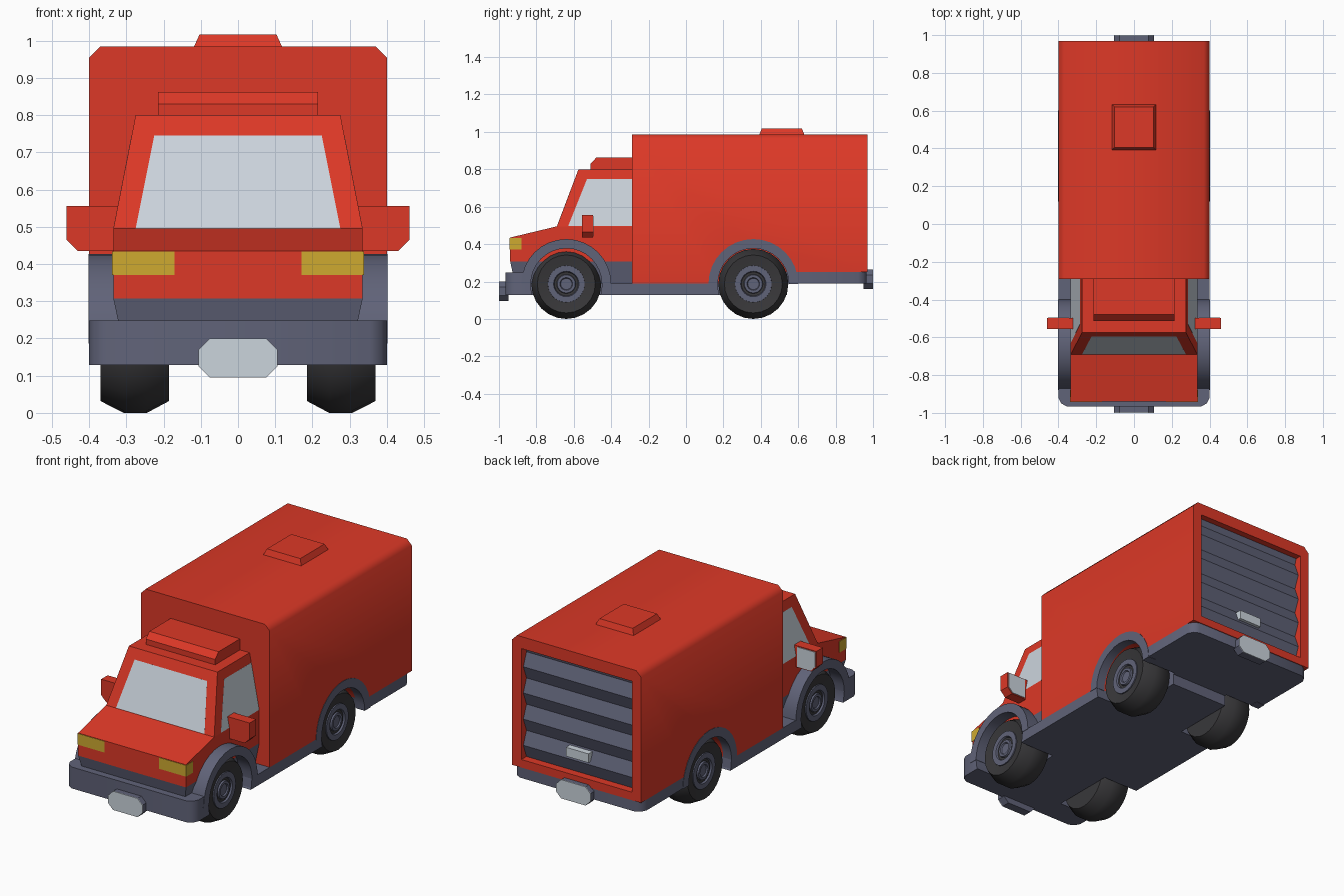
import bpy, bmesh, math
from mathutils import Vector, Matrix

if "Cube" in bpy.data.objects:
    bpy.data.objects.remove(bpy.data.objects["Cube"])


def material(name, rgb):
    m = bpy.data.materials.new(name)
    m.diffuse_color = (*rgb, 1)
    m.use_nodes = True
    m.node_tree.nodes["Principled BSDF"].inputs["Base Color"].default_value = m.diffuse_color
    return m


RED = material("red_paint", (0.72, 0.04, 0.02))
GREY = material("blue_grey_trim", (0.118, 0.125, 0.19))
LIGHT = material("pale_glass", (0.60, 0.66, 0.72))
YELLOW = material("yellow_lamp", (0.62, 0.40, 0.03))
TYRE = material("black_rubber", (0.04, 0.039, 0.042))


def finish(name, bm, mat):
    bmesh.ops.recalc_face_normals(bm, faces=bm.faces)
    me = bpy.data.meshes.new(name)
    bm.to_mesh(me)
    bm.free()
    me.materials.append(mat)
    ob = bpy.data.objects.new(name, me)
    bpy.context.collection.objects.link(ob)
    return ob


def prism(name, pts, axis, a, b, mat, end_scale=None):
    """Extrude a 2D profile along an axis from a to b, optionally scaling the far end."""
    bm = bmesh.new()
    cu = sum(p[0] for p in pts) / len(pts)
    cv = sum(p[1] for p in pts) / len(pts)
    rows = []
    for d, k in ((a, (1, 1)), (b, end_scale or (1, 1))):
        row = []
        for u, v in pts:
            u, v = cu + (u - cu) * k[0], cv + (v - cv) * k[1]
            co = {'x': (d, u, v), 'y': (u, d, v), 'z': (u, v, d)}[axis]
            row.append(bm.verts.new(co))
        rows.append(row)
    bm.faces.new(rows[0])
    bm.faces.new(rows[1][::-1])
    n = len(pts)
    for i in range(n):
        j = (i + 1) % n
        bm.faces.new((rows[0][i], rows[0][j], rows[1][j], rows[1][i]))
    return finish(name, bm, mat)


def rect(u0, u1, v0, v1):
    return [(u0, v0), (u1, v0), (u1, v1), (u0, v1)]


def chamfered(u0, u1, v0, v1, c):
    return [(u0 + c, v0), (u1 - c, v0), (u1, v0 + c), (u1, v1 - c),
            (u1 - c, v1), (u0 + c, v1), (u0, v1 - c), (u0, v0 + c)]


def plate(name, pts, mat, t=0.004):
    """Thin panel lying on a sloped surface."""
    bm = bmesh.new()
    f = bm.faces.new([bm.verts.new(p) for p in pts])
    f.normal_update()
    r = bmesh.ops.extrude_face_region(bm, geom=[f])
    n = f.normal.copy()
    for v in r["geom"]:
        if isinstance(v, bmesh.types.BMVert):
            v.co += n * t
    return finish(name, bm, mat)


def lathe(name, prof, s, y, z, mat, n=24):
    """Spin an (x, radius) profile around the axle."""
    bm = bmesh.new()
    vs = [bm.verts.new((x, 0, r)) for x, r in prof]
    es = [bm.edges.new(e) for e in zip(vs, vs[1:])]
    bmesh.ops.spin(bm, geom=vs + es, cent=(0, 0, 0), axis=(1, 0, 0),
                   angle=2 * math.pi, steps=n)
    bmesh.ops.remove_doubles(bm, verts=bm.verts, dist=1e-4)
    for v in bm.verts:
        v.co = (v.co.x * s, v.co.y + y, v.co.z + z)
    return smooth(finish(name, bm, mat), 30)


def activate(ob):
    bpy.ops.object.select_all(action='DESELECT')
    bpy.context.view_layer.objects.active = ob
    ob.select_set(True)


def smooth(ob, deg):
    activate(ob)
    bpy.ops.object.shade_smooth_by_angle(angle=math.radians(deg))
    return ob


def cut(ob, cutters):
    for c in cutters:
        c.hide_render = True
        activate(ob)
        m = ob.modifiers.new("cut", 'BOOLEAN')
        m.operation, m.solver, m.object = 'DIFFERENCE', 'EXACT', c
        bpy.ops.object.modifier_apply(modifier=m.name)
        bpy.data.objects.remove(c)
    return ob


WZ = 0.187
AXLES = {"front": -0.64, "rear": 0.36}
SIDES = {"right": 1, "left": -1}


def arc(y, r, a0=0, a1=180, n=16):
    return [(y + r * math.cos(math.radians(a0 + (a1 - a0) * i / n)),
             WZ + r * math.sin(math.radians(a0 + (a1 - a0) * i / n))) for i in range(n + 1)]


def wells(mat, axles):
    return [prism("well_cutter", arc(AXLES[a], 0.192, 0, 345, 23), 'x', 0.18 * s, 0.5 * s, mat)
            for a in axles for s in (1, -1)]


# Cargo box with wheel arches, rear step and door recess
box_outline = [(-0.40, 0.19), (0.40, 0.19), (0.40, 0.955), (0.37, 0.985),
               (-0.37, 0.985), (-0.40, 0.955)]
box = prism("cargo_box", box_outline, 'y', -0.29, 0.97, RED)
cut(box, wells(RED, ["rear"]) + [
    prism("step_cutter", rect(0.45, 1.1, 0.1, 0.25), 'x', -0.5, 0.5, RED),
    prism("door_cutter", rect(-0.343, 0.343, 0.295, 0.918), 'y', 0.915, 1.1, RED)])
smooth(box, 50)

# Roller door: folded slats and a handle
slats = [(0.90, 0.29)]
for i in range(5):
    z = 0.295 + 0.147 * i
    slats += [(0.925, z)] + ([(0.953, z + 0.0735)] if i < 4 else [])
slats += [(0.935, 0.92), (0.90, 0.92)]
prism("roller_door", slats, 'x', -0.343, 0.343, GREY)
prism("door_handle", rect(-0.07, 0.07, 0.385, 0.435), 'y', 0.93, 0.965, LIGHT)

# Roof hatch and wind deflector
prism("roof_hatch", rect(-0.12, 0.12, 0.39, 0.635), 'z', 0.98, 1.017, RED, (0.86, 0.88))
prism("wind_deflector", [(-0.51, 0.79), (-0.51, 0.83), (-0.48, 0.862), (-0.28, 0.862),
                         (-0.28, 0.79)], 'x', -0.215, 0.215, RED)

# Cab: hood section, tapered upper section, grey sill
prism("cab_lower", [(-0.94, 0.308), (-0.94, 0.435), (-0.69, 0.495), (-0.28, 0.495),
                    (-0.28, 0.308)], 'x', -0.335, 0.335, RED)
upper = prism("cab_upper", [(-0.69, 0.495), (-0.575, 0.80), (-0.28, 0.80), (-0.28, 0.495)],
              'x', -0.335, 0.335, RED)
sill = prism("cab_sill", [(-0.915, 0.19), (-0.94, 0.308), (-0.28, 0.308), (-0.28, 0.19)],
             'x', -0.335, 0.335, GREY)
for v in upper.data.vertices:
    if v.co.z > 0.7:
        v.co.x *= 0.275 / 0.335
for v in sill.data.vertices:
    if v.co.z < 0.25:
        v.co.x *= 0.31 / 0.335

# Windows
plate("windscreen", [(-0.275, -0.69, 0.496), (0.275, -0.69, 0.496),
                     (0.225, -0.596, 0.745), (-0.225, -0.596, 0.745)], LIGHT)
for side, s in SIDES.items():
    w = [(0.335 * s, -0.63, 0.496), (0.335 * s, -0.29, 0.496),
         (0.286 * s, -0.29, 0.747), (0.286 * s, -0.53, 0.747)]
    plate(side + "_window", w if s > 0 else w[::-1], LIGHT)

# Chassis: bumper, floor and raised tail
bumper = prism("front_bumper", [(-0.40, -0.5), (-0.40, -0.92), (-0.385, -0.95), (-0.355, -0.966),
                                (0.355, -0.966), (0.385, -0.95), (0.40, -0.92), (0.40, -0.5)],
               'z', 0.128, 0.248, GREY)
cut(bumper, wells(GREY, ["front"]) +
    [prism("bumper_cutter", rect(-0.64, -0.4, 0.188, 0.3), 'x', -0.5, 0.5, GREY)])
smooth(bumper, 50)
cut(prism("chassis_floor", rect(-0.40, 0.40, -0.5, 0.54), 'z', 0.128, 0.19, GREY),
    wells(GREY, ["front", "rear"]))
tail = prism("chassis_tail", [(-0.40, 0.4), (0.40, 0.4), (0.40, 0.92), (0.385, 0.95),
                              (0.355, 0.966), (-0.355, 0.966), (-0.385, 0.95), (-0.40, 0.92)],
             'z', 0.189, 0.25, GREY)
smooth(cut(tail, wells(GREY, ["rear"])), 50)

# Number plate blocks, front and rear
for name, s, z0 in (("front", -1, 0.095), ("rear", 1, 0.16)):
    o = chamfered(-0.106, 0.106, z0, z0 + 0.105, 0.03)
    prism(name + "_plate_block", o, 'y', 0.95 * s, 0.996 * s, GREY)
    prism(name + "_plate", o, 'y', 0.996 * s, 1.0 * s, LIGHT)

for side, s in SIDES.items():
    # Headlamps wrapping the corner
    prism(side + "_headlamp", rect(0.17 * s, 0.338 * s, 0.37, 0.433), 'y', -0.943, -0.88, YELLOW)
    # Door mirror
    m = [(0.30, 0.435), (0.43, 0.435), (0.461, 0.466), (0.461, 0.556), (0.30, 0.556)]
    prism(side + "_mirror", [(x * s, z) for x, z in m], 'y', -0.555, -0.498, RED)
    g = [(0.345, 0.44), (0.428, 0.44), (0.456, 0.468), (0.456, 0.551), (0.345, 0.551)]
    prism(side + "_mirror_glass", [(x * s, z) for x, z in g], 'y', -0.499, -0.494, LIGHT)
    for axle, y in AXLES.items():
        tag = axle + "_" + side
        # Arch trim
        ring = arc(y, 0.24) + arc(y, 0.19)[::-1]
        x0 = 0.29 if axle == "front" else 0.35
        smooth(prism(tag + "_arch", ring, 'x', x0 * s, 0.402 * s, GREY), 30)
        # Tyre and stepped hub
        lathe(tag + "_tyre", [(0.185, 0), (0.185, 0.155), (0.245, 0.187), (0.307, 0.187),
                              (0.37, 0.155), (0.36, 0.10), (0.35, 0)], s, y, WZ, TYRE)
        lathe(tag + "_hub", [(0.34, 0.10), (0.366, 0.098), (0.366, 0.068), (0.352, 0.062),
                             (0.352, 0.052), (0.364, 0.048), (0.364, 0.034), (0.357, 0.030),
                             (0.357, 0)], s, y, WZ, GREY)
